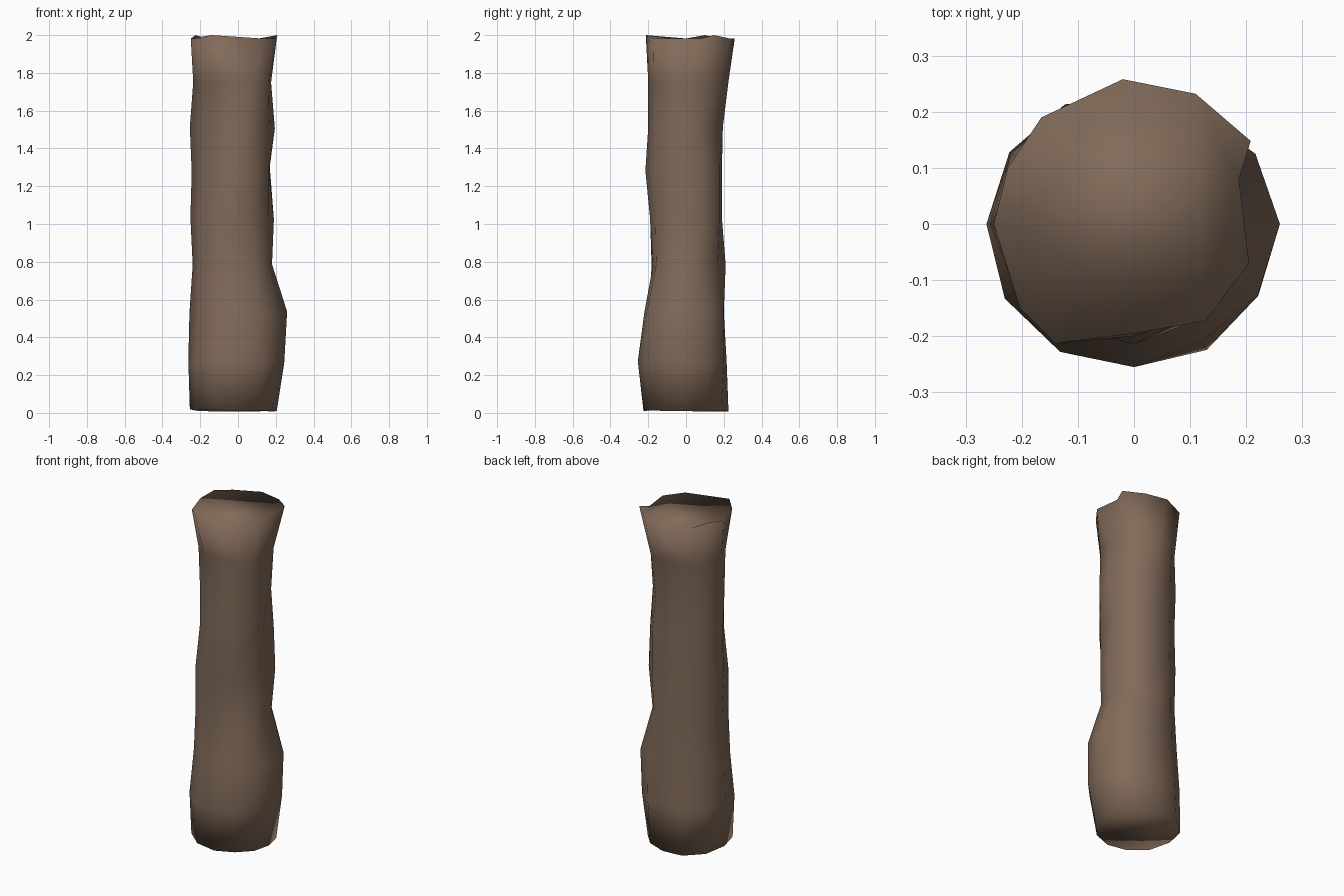
import bpy, bmesh, math, random

if "Cube" in bpy.data.objects:
    bpy.data.objects.remove(bpy.data.objects["Cube"])

random.seed(4)
SIDES = 12

bark = bpy.data.materials.new("bark brown")
bark.diffuse_color = (0.22, 0.145, 0.10, 1)
bark.use_nodes = True
bark.node_tree.nodes["Principled BSDF"].inputs["Base Color"].default_value = bark.diffuse_color

# Each ring: height, then trunk reach every 45 degrees starting at +x
RINGS = [
    (0.012, .205, .206, .225, .250, .255, .249, .225, .206),
    (0.27, .245, .233, .215, .240, .263, .260, .255, .254),
    (0.53, .260, .238, .200, .220, .257, .228, .220, .245),
    (0.78, .180, .180, .210, .210, .240, .222, .175, .180),
    (1.03, .190, .206, .190, .212, .252, .217, .190, .180),
    (1.28, .165, .206, .190, .207, .245, .185, .215, .190),
    (1.51, .195, .170, .195, .212, .255, .180, .200, .185),
    (1.75, .175, .200, .225, .212, .237, .200, .200, .187),
]
# Uneven outline of the cut top
TOP = [(.187, .08), (.208, .148), (.11, .232), (-.02, .258), (-.165, .19),
       (-.225, .10), (-.25, 0), (-.203, -.15), (-.14, -.213), (0, -.195),
       (.127, -.173), (.205, -.07)]


def reach(ring, angle):
    """Blend the trunk reach between the measured directions."""
    t = (angle / (math.pi / 4)) % 8
    i = int(t)
    f = t - i
    value = ring[1 + i] * (1 - f) + ring[1 + (i + 1) % 8] * f
    return value * (1 + 0.025 * math.sin(2 * angle) ** 2)


# Log: lofted rings with closed ends
bm = bmesh.new()
loops = []
for n, ring in enumerate(RINGS):
    loop = []
    for k in range(SIDES):
        a = 2 * math.pi * k / SIDES
        r = reach(ring, a)
        dz = random.uniform(-.006, .008)
        z = ring[0] + dz
        loop.append(bm.verts.new((r * math.cos(a), r * math.sin(a), z)))
    loops.append(loop)
top = [bm.verts.new((x, y, 2.0 if k in (1, 8, 5) else 1.982))
       for k, (x, y) in enumerate(TOP)]
# the top outline starts half a step on, shift to line up with the rings
loops.append(top[-1:] + top[:-1] if math.atan2(*TOP[0][::-1]) > 0.4 else top)

for lo, hi in zip(loops, loops[1:]):
    for k in range(SIDES):
        j = (k + 1) % SIDES
        bm.faces.new((lo[k], lo[j], hi[j], hi[k]))
bm.faces.new(loops[0][::-1])
bm.faces.new(loops[-1])
for f in bm.faces:
    f.smooth = True
bmesh.ops.recalc_face_normals(bm, faces=bm.faces)

mesh = bpy.data.meshes.new("log")
bm.to_mesh(mesh)
bm.free()
mesh.materials.append(bark)
log = bpy.data.objects.new("log", mesh)
bpy.context.collection.objects.link(log)
